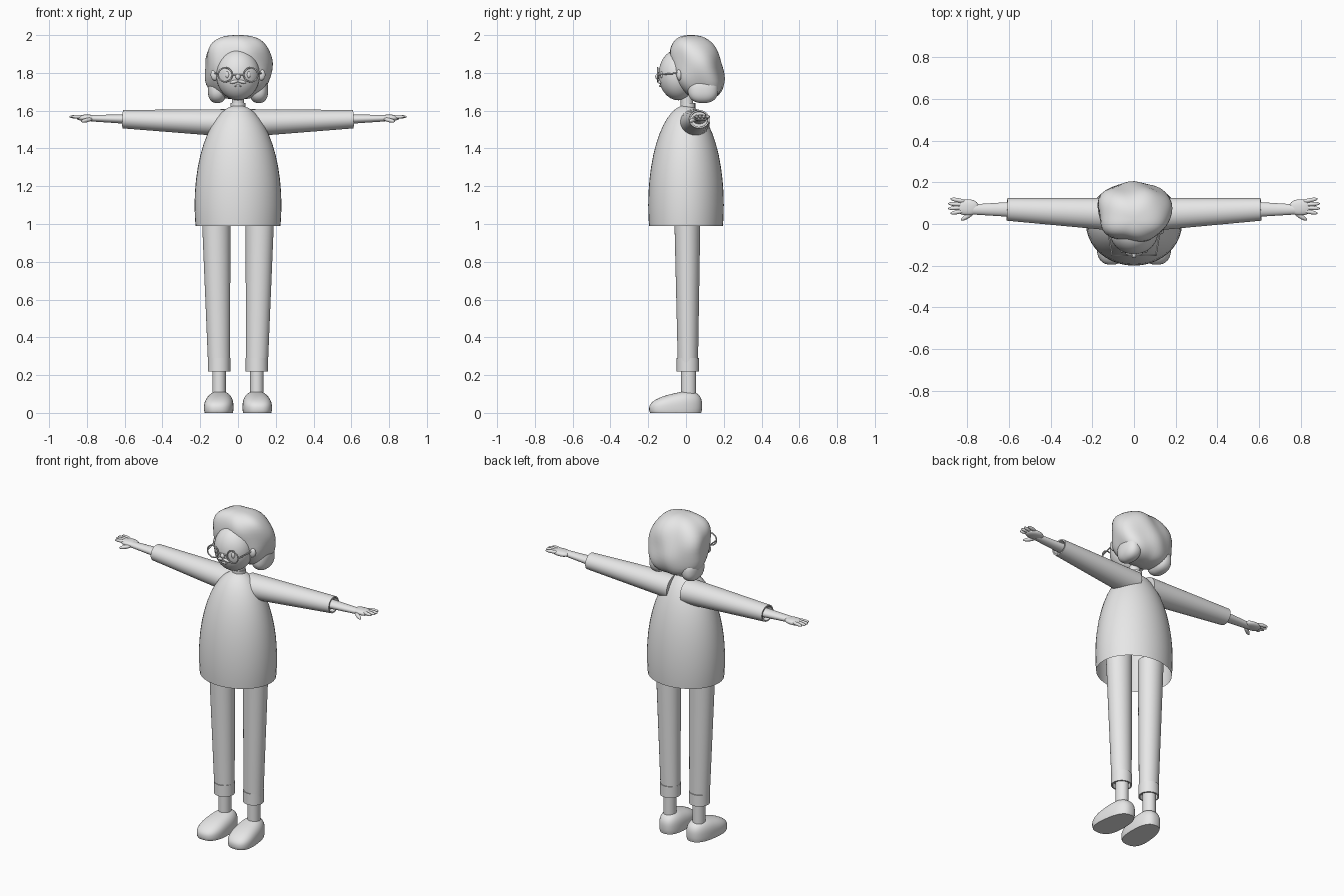
import bpy, bmesh
from math import sin, atan2, pi
from mathutils import Vector, Matrix, Euler

cube = bpy.data.objects.get("Cube")
if cube:
    bpy.data.objects.remove(cube)

grey = bpy.data.materials.new("plain grey")
grey.use_nodes = True
grey.diffuse_color = (0.8, 0.8, 0.8, 1)
grey.node_tree.nodes["Principled BSDF"].inputs["Base Color"].default_value = grey.diffuse_color


def finish(name, bm, side):
    """Turn a bmesh into a smooth-shaded object, mirrored in x when side is -1."""
    for vert in bm.verts:
        vert.co.x *= side
    bmesh.ops.recalc_face_normals(bm, faces=bm.faces)
    mesh = bpy.data.meshes.new(name)
    bm.to_mesh(mesh)
    bm.free()
    mesh.materials.append(grey)
    part = bpy.data.objects.new(name, mesh)
    bpy.context.collection.objects.link(part)
    bpy.ops.object.select_all(action='DESELECT')
    part.select_set(True)
    bpy.context.view_layer.objects.active = part
    bpy.ops.object.shade_smooth_by_angle(angle=pi / 4)


def ball(name, centre, radii, side=1, turn=(0, 0, 0), boxy=2, warp=None, floor=None, closed=True):
    """Ellipsoid, squarer with higher boxy, optionally warped and cut flat at the floor."""
    bm = bmesh.new()
    bmesh.ops.create_uvsphere(bm, u_segments=40, v_segments=24, radius=1)
    place = Matrix.LocRotScale(Vector(centre), Euler(turn), Vector(radii))
    for vert in bm.verts:
        reach = sum(abs(c) ** boxy for c in vert.co) ** (1 / boxy)
        vert.co = place @ (vert.co / reach)
        if warp:
            vert.co = warp(vert.co)
    if floor is not None:
        geom = bm.verts[:] + bm.edges[:] + bm.faces[:]
        cut = bmesh.ops.bisect_plane(bm, geom=geom, plane_co=(0, 0, floor),
                                     plane_no=(0, 0, -1), clear_outer=True)["geom_cut"]
        if closed:
            rim = [item for item in cut if isinstance(item, bmesh.types.BMEdge)]
            bmesh.ops.holes_fill(bm, edges=rim)
    finish(name, bm, side)


def rod(name, start, end, radius, end_radius=None, side=1, flat=1, hollow=False):
    """Tapered tube; flat scales one cross axis and hollow sinks the end cap."""
    a, b = Vector(start), Vector(end)
    along = b - a
    place = Matrix.LocRotScale((a + b) / 2, along.to_track_quat('Z', 'Y'), Vector((1, flat, 1)))
    bm = bmesh.new()
    bmesh.ops.create_cone(bm, cap_ends=True, segments=36, radius1=radius,
                          radius2=end_radius or radius, depth=along.length, matrix=place)
    if hollow:
        bmesh.ops.recalc_face_normals(bm, faces=bm.faces)
        cap = max(bm.faces, key=lambda face: face.calc_center_median().dot(along))
        bmesh.ops.inset_region(bm, faces=[cap], thickness=0.008)
        bmesh.ops.inset_region(bm, faces=[cap], thickness=0.001, depth=-0.03)
    finish(name, bm, side)


def ring(name, centre, radius, thickness):
    bpy.ops.mesh.primitive_torus_add(location=centre, rotation=(pi / 2, 0, 0), major_segments=32,
                                     minor_segments=8, major_radius=radius, minor_radius=thickness)
    part = bpy.context.object
    part.name = name
    part.data.materials.append(grey)
    bpy.ops.object.shade_smooth()


def wavy(co):
    """Swing the hair back towards the nape and ripple it around its middle."""
    middle = Vector((0, 0.06, co.z))
    out = co - middle
    angle = atan2(out.y, out.x)
    out *= 1 + 0.04 * sin(5 * angle + 14 * co.z) + 0.02 * sin(3 * angle - 30 * co.z)
    lean = Vector((0, 0.2 * (HAIR_Z - co.z), 0))
    return middle + out + lean


def shoe_shape(co):
    """Lower and widen the toe, raise and narrow the heel."""
    back = co.y - SHOE_Y
    x = FOOT_X + (co.x - FOOT_X) * (0.95 - 0.7 * back) - 0.06 * back
    return Vector((x, co.y, co.z * (1 + 2 * back)))


FACE_Z, HAIR_Z = 1.79, 1.83
FOOT_X, SHOE_Y = 0.1, -0.055
LENS_Y, ARM_Y, ARM_Z = -0.15, 0.07, 1.555

# Loose sweater, open at the hem
ball("sweater", centre=(0, 0, 1.1), radii=(0.23, 0.2, 0.53), floor=0.99, closed=False)

# Neck and its collar
rod("neck", start=(0, 0.01, 1.58), end=(0, 0, 1.7), radius=0.033)
rod("collar", start=(0, 0.01, 1.59), end=(0, 0.01, 1.64), radius=0.039)

# Head, face and wavy hair
ball("head", centre=(0, -0.04, FACE_Z), radii=(0.115, 0.105, 0.135))
ball("nose", centre=(0, LENS_Y, FACE_Z - 0.01), radii=(0.013, 0.013, 0.015))
ball("mouth", centre=(0, -0.135, FACE_Z - 0.06), radii=(0.018, 0.007, 0.006))
rod("glasses_bridge", start=(-0.03, LENS_Y, FACE_Z), end=(0.03, LENS_Y, FACE_Z), radius=0.004)
ball("hair", centre=(0, 0.06, HAIR_Z), radii=(0.175, 0.13, 0.17), boxy=2.6, warp=wavy)

for side, tag in ((1, "left_"), (-1, "right_")):
    # Side hair, eyes, ears and moustache
    ball(tag + "hair_lock", centre=(0.11, 0.09, 1.71), radii=(0.05, 0.08, 0.07), side=side, boxy=2.4)
    ball(tag + "eye", centre=(0.056, -0.128, FACE_Z), radii=(0.011, 0.009, 0.018), side=side)
    ball(tag + "ear", centre=(0.123, -0.035, FACE_Z), radii=(0.022, 0.015, 0.03), side=side)
    ball(tag + "moustache", centre=(0.02, -0.14, FACE_Z - 0.037), radii=(0.024, 0.01, 0.009),
         side=side, turn=(0, 0.25, 0.15))

    # Round spectacles
    ring(tag + "glasses_rim", (0.068 * side, LENS_Y, FACE_Z), radius=0.037, thickness=0.004)
    rod(tag + "glasses_temple", start=(0.105, LENS_Y, FACE_Z), end=(0.125, -0.03, FACE_Z + 0.01),
        radius=0.004, side=side)

    # Sleeve with an open end, and the forearm inside it
    rod(tag + "sleeve", start=(0.05, 0.045, 1.535), end=(0.61, ARM_Y, ARM_Z),
        radius=0.081, end_radius=0.054, side=side, flat=0.9, hollow=True)
    rod(tag + "forearm", start=(0.57, ARM_Y, ARM_Z), end=(0.78, ARM_Y, ARM_Z + 0.005),
        radius=0.037, end_radius=0.024, side=side, flat=0.7)

    # Palm, four fingers and thumb
    ball(tag + "palm", centre=(0.8, 0.08, ARM_Z + 0.007), radii=(0.055, 0.038, 0.017), side=side, boxy=2.3)
    for finger in range(4):
        spread = finger - 1.5
        ball(f"{tag}finger_{finger}", centre=(0.857 - 0.005 * spread ** 2, 0.086 + 0.019 * spread, 1.568),
             radii=(0.037, 0.01, 0.01), side=side, turn=(0, 0, spread / 8))
    ball(tag + "thumb", centre=(0.8, 0.037, 1.55), radii=(0.037, 0.011, 0.011),
         side=side, turn=(0, 0.2, -0.55))

    # Trouser leg, rolled cuff and ankle
    rod(tag + "trouser_leg", start=(FOOT_X, 0.01, 0.25), end=(0.117, 0.007, 1.1),
        radius=0.053, end_radius=0.07, side=side, flat=1.1)
    rod(tag + "trouser_cuff", start=(FOOT_X, 0.01, 0.29), end=(FOOT_X, 0.01, 0.22),
        radius=0.059, side=side, hollow=True)
    rod(tag + "ankle", start=(FOOT_X, 0.014, 0.08), end=(FOOT_X, 0.014, 0.25),
        radius=0.036, side=side, flat=1.1)

    # Slip-on shoe with a flat sole
    ball(tag + "shoe", centre=(FOOT_X, SHOE_Y, 0.03), radii=(0.08, 0.14, 0.075),
         side=side, boxy=2.6, warp=shoe_shape, floor=0)
